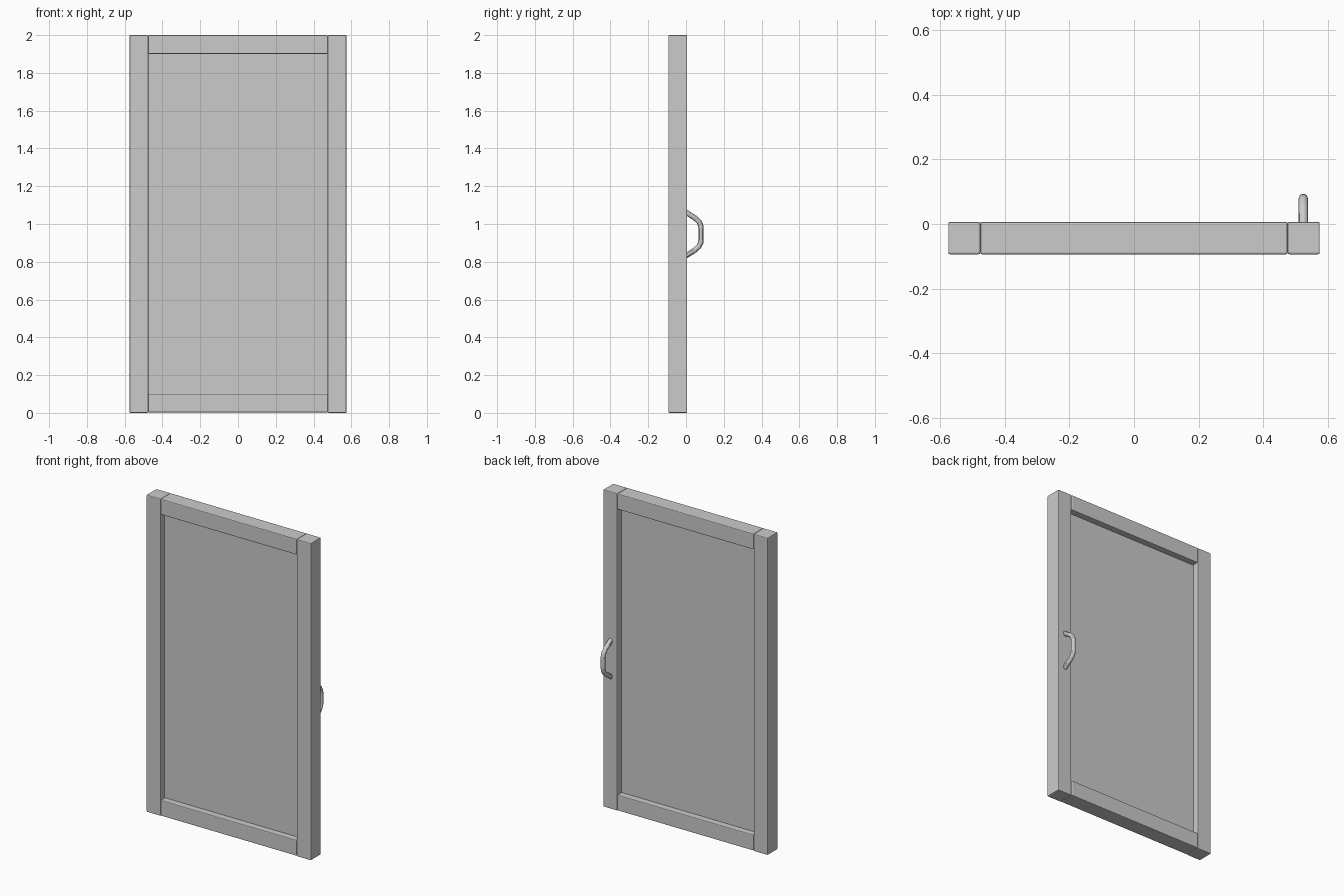
import bpy
from mathutils import Vector

cube = bpy.data.objects.get("Cube")
if cube:
    bpy.data.objects.remove(cube, do_unlink=True)

grey = bpy.data.materials.new("plain grey")
grey.use_nodes = True
COLOR = (0.6, 0.6, 0.6, 1)
grey.diffuse_color = COLOR
grey.node_tree.nodes["Principled BSDF"].inputs["Base Color"].default_value = COLOR

HALF_W, HEIGHT, BAR = 0.574, 2.0, 0.099
BACK, DEPTH = 0.0065, 0.1
MID_Y = BACK - DEPTH / 2
INNER = HALF_W - BAR


def box(name, center, size, bevel=0.0):
    bpy.ops.mesh.primitive_cube_add(size=1, location=center)
    ob = bpy.context.object
    ob.name = name
    ob.scale = size
    bpy.ops.object.transform_apply(location=False, rotation=False, scale=True)
    ob.data.materials.append(grey)
    if bevel:
        mod = ob.modifiers.new("eased edges", "BEVEL")
        mod.width = bevel
        mod.segments = 2
    return ob


# Upright stiles, full height
for side, name in ((-1, "right_stile"), (1, "left_stile")):
    box(name, (side * (HALF_W - BAR / 2), MID_Y, HEIGHT / 2), (BAR, DEPTH, HEIGHT), 0.005)

# Rails between the stiles
for name, z in (("bottom_rail", BAR / 2 + 0.002), ("top_rail", HEIGHT - BAR / 2)):
    box(name, (0, MID_Y, z), (INNER * 2, DEPTH, BAR), 0.005)

# Recessed centre panel, let into the frame
box("door_panel", (0, MID_Y, HEIGHT / 2), (INNER * 2 + 0.04, 0.02, HEIGHT - BAR * 1.6))

# Bowed pull handle on the back of the left stile
HANDLE_X, HANDLE_Z, RADIUS = 0.523, 0.947, 0.014
upper = [(-0.01, 0.122), (0.03, 0.096), (0.05, 0.083), (0.068, 0.066), (0.078, 0.045), (0.0795, 0.025)]
path = [Vector((HANDLE_X, y, HANDLE_Z + z)) for y, z in upper]
path += [Vector((HANDLE_X, y, HANDLE_Z - z)) for y, z in reversed(upper)]
curve = bpy.data.curves.new("pull_handle", "CURVE")
curve.dimensions = "3D"
curve.bevel_depth = RADIUS
curve.bevel_resolution = 4
curve.use_fill_caps = True
spline = curve.splines.new("POLY")
spline.points.add(len(path) - 1)
for point, co in zip(spline.points, path):
    point.co = (*co, 1)
handle = bpy.data.objects.new("pull_handle", curve)
bpy.context.collection.objects.link(handle)
curve.materials.append(grey)

# Turn the handle into a smooth mesh
bpy.ops.object.select_all(action="DESELECT")
handle.select_set(True)
bpy.context.view_layer.objects.active = handle
bpy.ops.object.convert(target="MESH")
bpy.ops.object.shade_smooth_by_angle()
